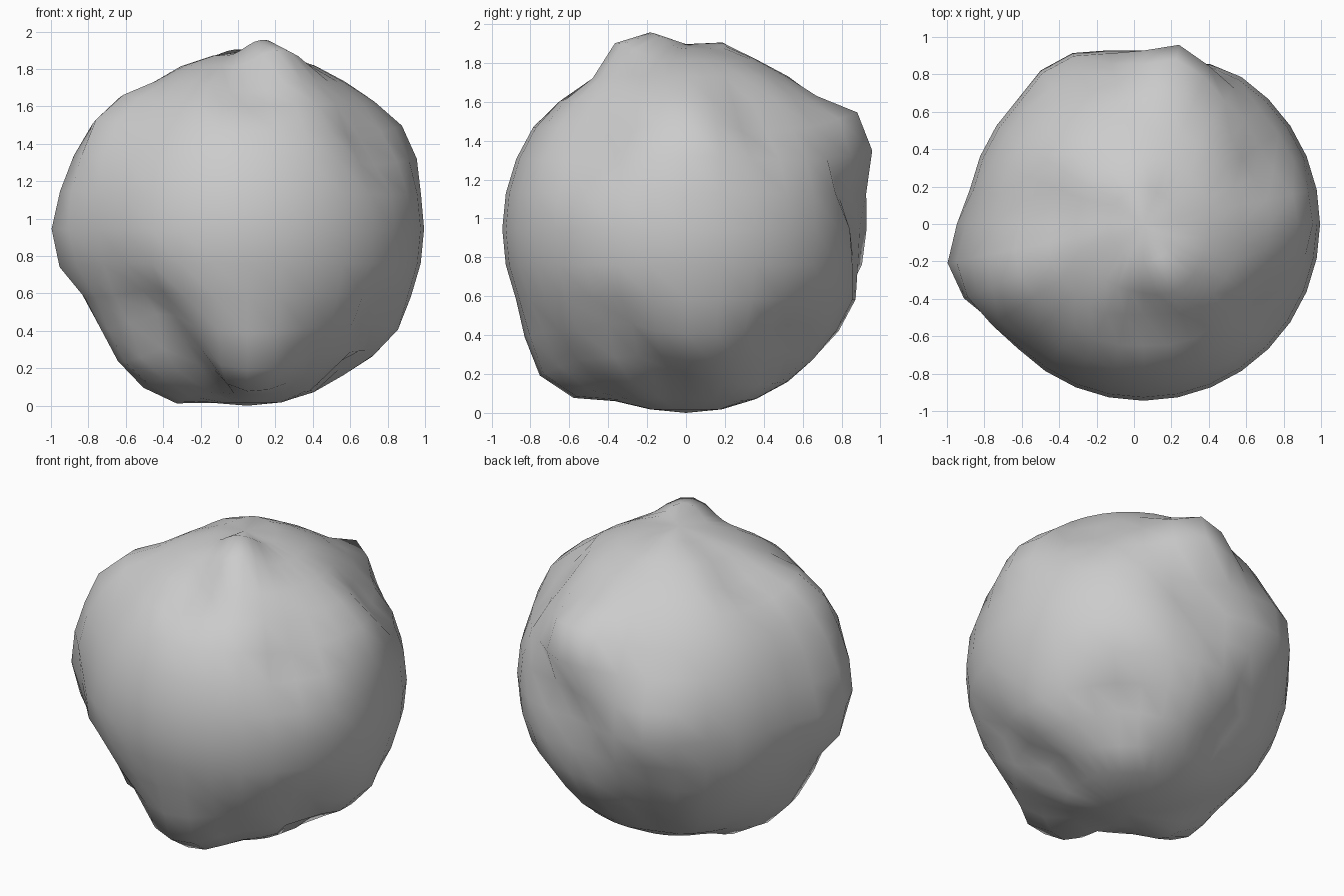
import bpy, bmesh, math
from mathutils import Vector

CENTRE = Vector((0.05, 0, 0.95))
RADIUS = 0.945

# direction x, y, z from the centre, height (negative = dent), angular width
LUMPS = [
    # top
    (0.13, -0.27, 0.97, 0.11, 0.12), (-0.03, 0.13, 0.98, 0.04, 0.08),
    (0.0, -0.52, 0.75, -0.07, 0.13), (-0.5, 0.1, 0.77, -0.06, 0.13),
    # back
    (0.17, 0.88, 0.51, 0.14, 0.16), (0.28, 0.89, 0.15, -0.09, 0.13),
    (0.1, 0.93, -0.08, -0.08, 0.13), (-0.3, 0.8, -0.38, -0.06, 0.14),
    (-0.2, 0.65, -0.66, -0.06, 0.13), (-0.45, 0.85, 0.1, 0.06, 0.15),
    (0.48, 0.51, -0.6, -0.10, 0.12), (0.33, 0.33, -0.82, 0.02, 0.12),
    # right
    (0.65, -0.47, 0.45, -0.08, 0.13), (0.65, 0.37, 0.58, -0.06, 0.15),
    (0.85, 0.05, 0.52, 0.05, 0.17),
    (0.68, -0.36, -0.52, -0.08, 0.12), (0.52, -0.12, -0.77, -0.08, 0.12),
    (0.75, 0.1, -0.57, 0.03, 0.14),
    # left
    (-0.95, -0.35, 0.35, 0.09, 0.22), (-1.0, -0.22, -0.08, 0.11, 0.18),
    (-0.73, -0.3, 0.67, 0.07, 0.15),
    # front and underside
    (0.03, -0.7, -0.77, 0.12, 0.19), (-0.5, -0.58, -0.47, -0.13, 0.16),
    (-0.28, -0.52, -0.75, -0.10, 0.12), (-0.45, -0.07, -0.88, 0.07, 0.14),
    (-0.66, -0.24, -0.7, 0.06, 0.15),
]

# lumpy ball
bm = bmesh.new()
bmesh.ops.create_uvsphere(bm, u_segments=32, v_segments=16, radius=1)
for v in bm.verts:
    d = v.co.normalized()
    r = RADIUS
    for x, y, z, height, width in LUMPS:
        a = d.angle(Vector((x, y, z)))
        r += height * math.exp(-0.5 * (a / width / 1.1) ** 3)
    v.co = CENTRE + d * r

# stand it on the floor
low = min(v.co.z for v in bm.verts)
for v in bm.verts:
    v.co.z -= low
for f in bm.faces:
    f.smooth = True

mesh = bpy.data.meshes.new("lumpy_ball")
bm.to_mesh(mesh)
bm.free()
obj = bpy.data.objects.new("lumpy_ball", mesh)
bpy.context.collection.objects.link(obj)
